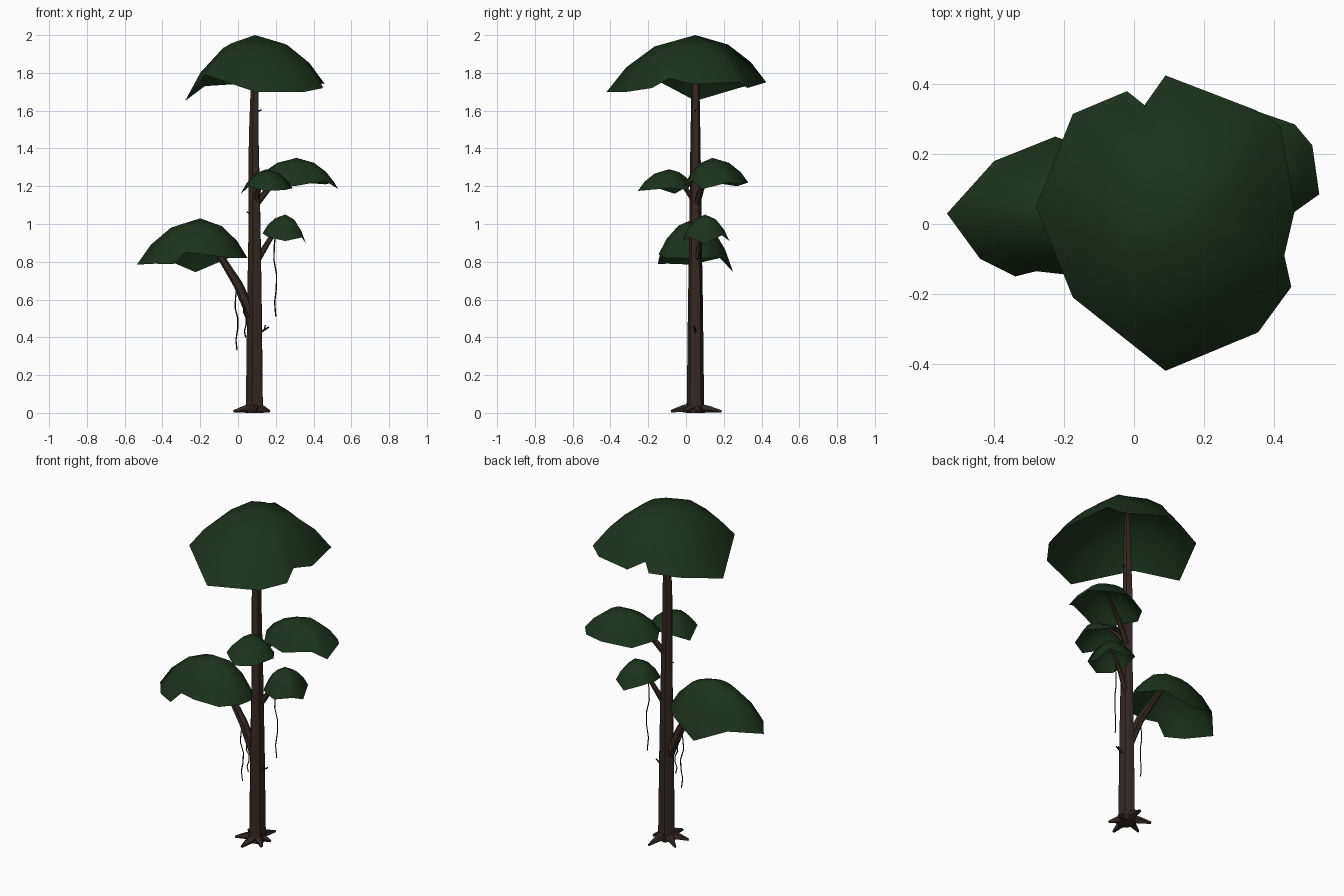
import bpy, math
from mathutils import Vector

if "Cube" in bpy.data.objects:
    bpy.data.objects.remove(bpy.data.objects["Cube"])


def material(name, color):
    m = bpy.data.materials.new(name)
    m.diffuse_color = (*color, 1)
    m.use_nodes = True
    m.node_tree.nodes["Principled BSDF"].inputs["Base Color"].default_value = m.diffuse_color
    return m


LEAF = material("leaf_green", (0.012, 0.032, 0.012))
BARK = material("bark_brown", (0.034, 0.022, 0.017))
VINE = material("vine_dark", (0.012, 0.016, 0.01))


def make(name, verts, faces, mat, smooth=False):
    me = bpy.data.meshes.new(name)
    me.from_pydata(verts, [], faces)
    me.materials.append(mat)
    for p in me.polygons:
        p.use_smooth = smooth
    ob = bpy.data.objects.new(name, me)
    bpy.context.collection.objects.link(ob)
    return ob


def tube(name, path, radii, sides, mat=BARK, flute=0.0, smooth=False):
    """Tapered tube along a path; flute pulls in every other corner."""
    pts = [Vector(p) for p in path]
    verts, faces = [], []
    for i, p in enumerate(pts):
        d = (pts[min(i + 1, len(pts) - 1)] - pts[max(i - 1, 0)]).normalized()
        side = Vector((0, 1, 0)) if abs(d.y) < 0.8 else Vector((1, 0, 0))
        u = d.cross(side).normalized()
        v = d.cross(u)
        for k in range(sides):
            a = 2 * math.pi * k / sides
            r = radii[i] * (1 - flute * (k % 2))
            verts.append(p + (u * math.cos(a) + v * math.sin(a)) * r)
    for i in range(len(pts) - 1):
        for k in range(sides):
            a, b = i * sides + k, i * sides + (k + 1) % sides
            faces.append((a, a + sides, b + sides, b))
    faces.append(tuple(range(sides)))
    faces.append(tuple(reversed(range(len(verts) - sides, len(verts)))))
    return make(name, verts, faces, mat, smooth)


def canopy(name, apex, rim):
    """Open leaf dome: apex, two inner rings, ragged rim (counter-clockwise)."""
    apex = Vector(apex)
    n = len(rim)
    verts, faces = [apex], []
    for out, drop in ((0.46, 0.2), (0.78, 0.57), (1, 1)):
        for p in rim:
            d = Vector(p) - apex
            verts.append(apex + Vector((d.x * out, d.y * out, d.z * drop)))
    for k in range(n):
        j = (k + 1) % n
        faces.append((0, 1 + k, 1 + j))
        for r in (0, n):
            faces.append((1 + r + k, 1 + r + n + k, 1 + r + n + j, 1 + r + j))
    return make(name, verts, faces, LEAF, True)


# Trunk with fluted sides, tapering into the crown
tube("trunk",
     [(.09, .05, 0), (.09, .05, .06), (.09, .05, .55), (.09, .05, 1.0),
      (.085, .05, 1.45), (.09, .05, 1.75), (.09, .05, 1.96)],
     [.052, .048, .042, .034, .028, .022, .008], 10, flute=.14)

# Roots spread around the foot
for i, (deg, length) in enumerate([(15, .08), (80, .14), (145, .13),
                                   (200, .12), (265, .13), (320, .10)]):
    c, s = math.cos(math.radians(deg)), math.sin(math.radians(deg))
    tube(f"root_{i + 1}",
         [(.09 + c * t * length, .05 + s * t * length, z)
          for t, z in ((.1, .028), (.55, .02), (1, .008))],
         [.028, .019, .007], 5)

# Branches and broken twigs
tube("left_branch", [(.08, .05, .5), (0, .05, .68), (-.1, .05, .84), (-.2, .05, 1.0)],
     [.03, .025, .018, .008], 6)
tube("small_right_branch", [(.09, .055, .79), (.17, .08, .92), (.25, .1, 1.03)],
     [.019, .013, .006], 6)
tube("upper_right_branch", [(.09, .055, 1.1), (.18, .09, 1.21), (.31, .14, 1.32)],
     [.02, .014, .006], 6)
tube("front_branch", [(.09, .045, 1.12), (.115, -.01, 1.2), (.15, -.08, 1.27)],
     [.017, .012, .005], 6)
tube("low_twig", [(.11, .05, .42), (.165, .045, .455)], [.008, .004], 5)
tube("low_twig_fork", [(.14, .048, .44), (.145, .04, .465)], [.005, .003], 5)
tube("middle_twig", [(.08, .05, 1.05), (.045, .05, 1.065)], [.006, .003], 5)
tube("high_twig", [(.09, .05, 1.59), (.128, .05, 1.605)], [.006, .003], 5)

# Hanging vines
for i, (x, y, top, bottom) in enumerate([(-.005, .05, .67, .33), (.04, .04, .6, .40),
                                         (.2, .08, .96, .51)]):
    sway = (0, -.008, -.01, .004, .003, -.006, 0)
    tube(f"vine_{i + 1}",
         [(x + w, y + w * .5, top + (bottom - top) * k / 6) for k, w in enumerate(sway)],
         [.0035] * 7, 4, VINE)

# Leaf canopies
canopy("crown_canopy", (.09, .05, 2.0),
       [(.46, .04, 1.74), (.42, .28, 1.75), (.35, .325, 1.72), (.09, .425, 1.75),
        (.03, .34, 1.78), (-.02, .38, 1.74), (-.175, .315, 1.73), (-.28, .05, 1.652),
        (-.175, -.21, 1.79), (.09, -.42, 1.7), (.355, -.31, 1.70),
        (.45, -.18, 1.72), (.43, -.09, 1.77)])
canopy("left_canopy", (-.2, .05, 1.03),
       [(.05, .08, .82), (-.05, .19, .82), (-.225, .25, .745), (-.4, .18, .82),
        (-.535, .03, .785), (-.44, -.1, .79), (-.34, -.15, .787), (-.28, -.135, .85),
        (-.19, -.145, .84), (-.05, -.11, .82), (.03, -.02, .82)])
canopy("small_right_canopy", (.25, .1, 1.05),
       [(.36, .1, .895), (.33, .19, .94), (.25, .23, .91), (.16, .2, .95),
        (.13, .1, .95), (.16, .01, .93), (.25, -.02, .91), (.345, .02, .93)])
canopy("upper_right_canopy", (.31, .14, 1.35),
       [(.53, .085, 1.185), (.51, .225, 1.22), (.46, .285, 1.21), (.33, .33, 1.22),
        (.17, .27, 1.2), (.09, .14, 1.22), (.16, .02, 1.22), (.3, -.01, 1.2),
        (.46, .035, 1.23)])
canopy("front_canopy", (.15, -.09, 1.29),
       [(.29, -.08, 1.19), (.24, 0, 1.18), (.15, .03, 1.21), (.06, .01, 1.2),
        (.015, -.06, 1.16), (.05, -.18, 1.2), (.15, -.255, 1.175), (.25, -.2, 1.18)])
